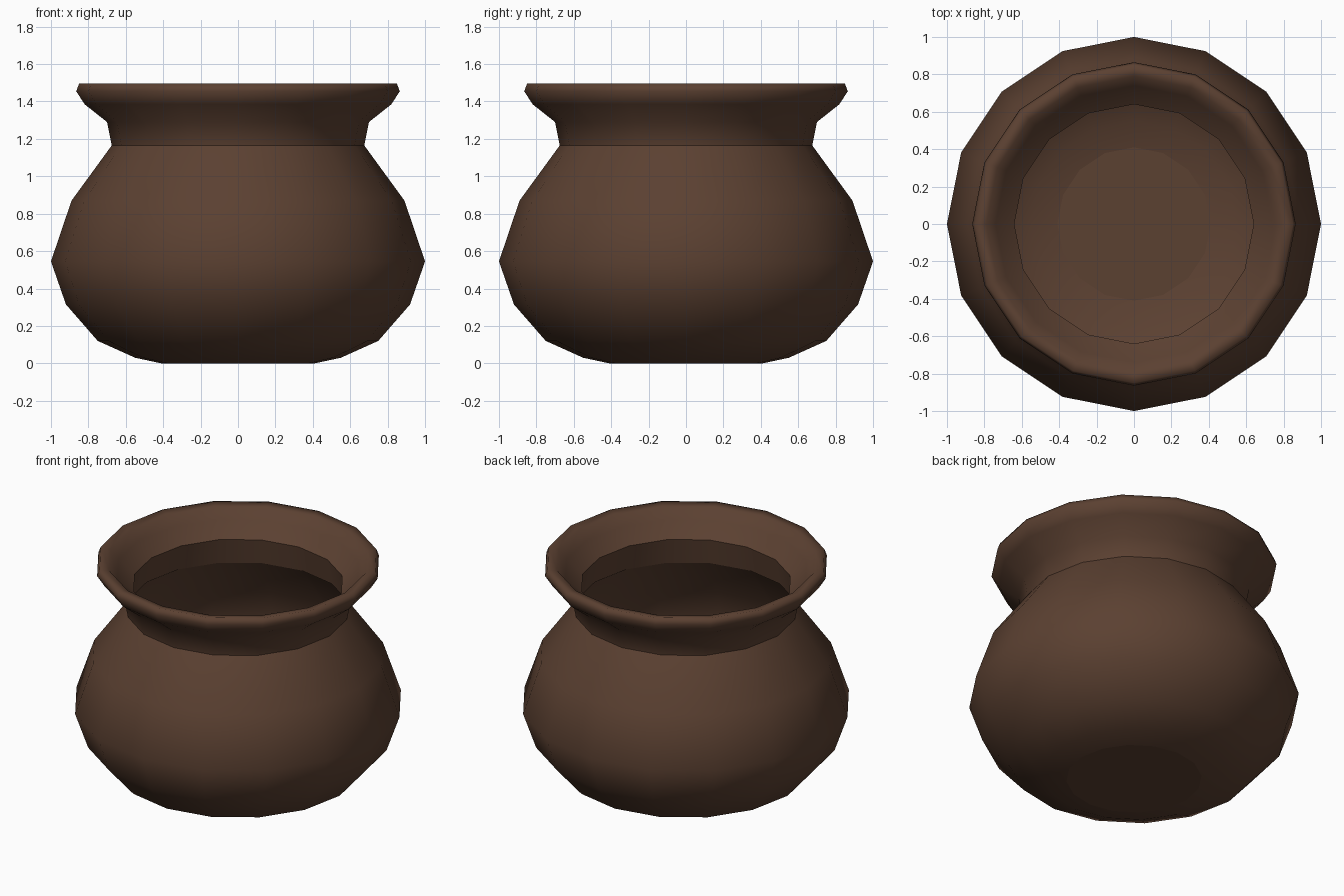
import bpy, bmesh, math

if "Cube" in bpy.data.objects:
    bpy.data.objects.remove(bpy.data.objects["Cube"])

SIDES = 16

clay = bpy.data.materials.new("dark brown clay")
clay.diffuse_color = (0.105, 0.052, 0.031, 1)
clay.use_nodes = True
clay.node_tree.nodes["Principled BSDF"].inputs["Base Color"].default_value = clay.diffuse_color


def lathe(name, profile, sharp=(), base=False):
    """Spin (radius, height) points into smooth rings; sharp lists crease rings."""
    bm = bmesh.new()
    rings = []
    for r, z in profile:
        rings.append([bm.verts.new((r * math.cos(2 * math.pi * i / SIDES),
                                    r * math.sin(2 * math.pi * i / SIDES), z))
                      for i in range(SIDES)])
    for low, high in zip(rings, rings[1:]):
        for i in range(SIDES):
            j = (i + 1) % SIDES
            bm.faces.new((low[i], low[j], high[j], high[i])).smooth = True
    if base:
        bm.faces.new(rings[0][::-1])
    for k in sharp:
        for i in range(SIDES):
            bm.edges.get((rings[k][i], rings[k][(i + 1) % SIDES])).smooth = False
    mesh = bpy.data.meshes.new(name)
    bm.to_mesh(mesh)
    bm.free()
    mesh.materials.append(clay)
    obj = bpy.data.objects.new(name, mesh)
    bpy.context.collection.objects.link(obj)
    return obj


# Round belly with a flat base, open at the top
lathe("pot_body", [(0.41, 0), (0.55, 0.03), (0.75, 0.12), (0.92, 0.315),
                   (1.0, 0.545), (0.89, 0.87), (0.675, 1.165)],
      sharp=[0], base=True)

# Flared neck with a thick lip, outside up and over to the inside
lathe("pot_neck", [(0.675, 1.165), (0.70, 1.29), (0.82, 1.385), (0.865, 1.455),
                   (0.85, 1.495), (0.79, 1.485), (0.74, 1.42), (0.64, 1.335),
                   (0.672, 1.165)],
      sharp=[7])
